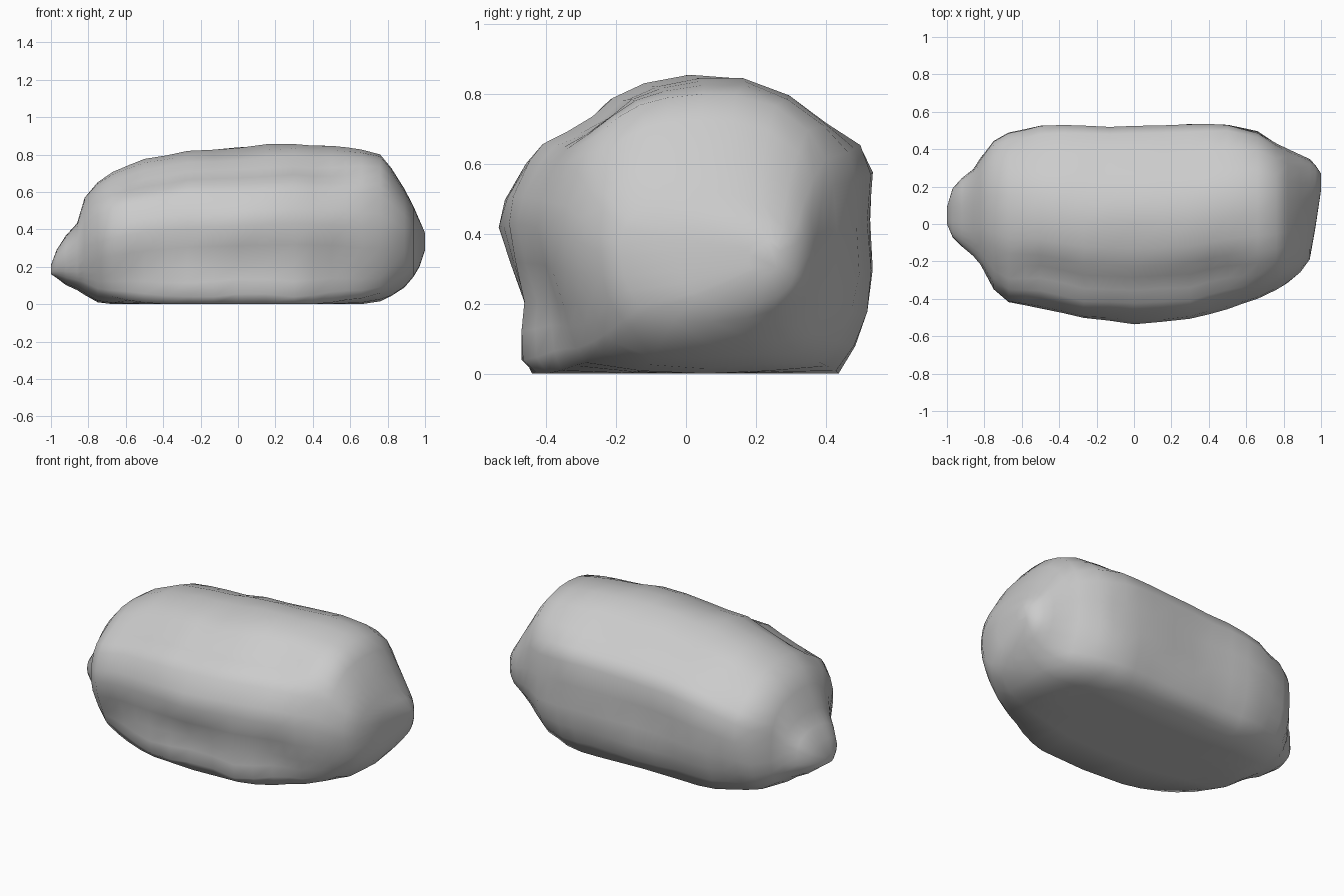
import bpy, bmesh, math
from mathutils import Vector, noise

# Stations along the boulder: x, y min, y max, z min, z max
STATIONS = [
    (-1.0, 0.00, 0.09, 0.16, 0.21), (-0.97, -0.07, 0.19, 0.14, 0.29),
    (-0.92, -0.13, 0.24, 0.11, 0.37), (-0.86, -0.18, 0.29, 0.08, 0.44),
    (-0.82, -0.22, 0.36, 0.05, 0.57), (-0.75, -0.34, 0.45, 0.01, 0.645),
    (-0.67, -0.41, 0.49, 0.0, 0.70), (-0.50, -0.445, 0.52, 0.0, 0.77),
    (-0.27, -0.51, 0.52, 0.0, 0.815), (0.0, -0.53, 0.52, 0.0, 0.835),
    (0.30, -0.515, 0.535, 0.0, 0.857), (0.50, -0.45, 0.53, 0.0, 0.845),
    (0.66, -0.39, 0.495, 0.0, 0.82), (0.76, -0.34, 0.43, 0.015, 0.795),
    (0.82, -0.305, 0.395, 0.04, 0.72), (0.89, -0.25, 0.36, 0.09, 0.61),
    (0.94, -0.19, 0.335, 0.15, 0.51), (0.97, -0.02, 0.315, 0.20, 0.45),
    (1.0, 0.18, 0.27, 0.29, 0.38),
]

# Cross-section of the middle, y and z, with flat base and sloping shoulders
PROFILE = [
    (-0.44, 0), (-0.47, 0.05), (-0.475, 0.13), (-0.47, 0.21), (-0.50, 0.32),
    (-0.53, 0.43), (-0.515, 0.51), (-0.46, 0.61), (-0.42, 0.655), (-0.35, 0.69),
    (-0.28, 0.735), (-0.22, 0.79), (-0.13, 0.83), (0.0, 0.857), (0.13, 0.85),
    (0.27, 0.80), (0.38, 0.72), (0.49, 0.66), (0.53, 0.58), (0.52, 0.44),
    (0.525, 0.30), (0.515, 0.18), (0.48, 0.08), (0.43, 0), (0.22, 0), (0, 0), (-0.22, 0),
]


def section_point(p, round_amount):
    """Unit-square section point, blended toward a rounded box."""
    u, v = p[0] / 0.53, 2 * p[1] / 0.857 - 1
    r = (abs(u) ** 2.6 + abs(v) ** 2.6) ** (-1 / 2.6)
    t = round_amount
    return u + (u * r - u) * t, v + (v * r - v) * t


def at(x):
    """Interpolate the station table."""
    for a, b in zip(STATIONS, STATIONS[1:]):
        if x <= b[0]:
            f = (x - a[0]) / (b[0] - a[0])
            return [p + (q - p) * f for p, q in zip(a, b)]
    return STATIONS[-1]


# Loft the sections into one closed boulder
xs = sorted({s[0] for s in STATIONS} | {-0.58, -0.38, -0.13, 0.15, 0.4, 0.58})
bm = bmesh.new()
rings = []
for x in xs:
    _, y0, y1, z0, z1 = at(x)
    t = min(1, max(0, (abs(x) - 0.45) / 0.4))
    ring = []
    for p in PROFILE:
        u, v = section_point(p, t)
        co = Vector((x, (y0 + y1) / 2 + u * (y1 - y0) / 2,
                     (z0 + z1) / 2 + v * (z1 - z0) / 2))
        # Gentle uneven weathering away from the ends and the base
        if abs(x) < 0.95 and co.z > 0.03:
            n = noise.noise(co * 3.5) * 0.022
            co += Vector((0, u * n, v * n))
        co.z = max(co.z, 0)
        ring.append(bm.verts.new(co))
    rings.append(ring)
n = len(PROFILE)
for a, b in zip(rings, rings[1:]):
    for i in range(n):
        j = (i + 1) % n
        bm.faces.new((a[i], a[j], b[j], b[i]))
for ring in (rings[0], rings[-1]):
    bm.faces.new(ring)
bmesh.ops.recalc_face_normals(bm, faces=bm.faces)
mesh = bpy.data.meshes.new("boulder")
bm.to_mesh(mesh)
bm.free()
for poly in mesh.polygons:
    poly.use_smooth = True
boulder = bpy.data.objects.new("boulder", mesh)
bpy.context.collection.objects.link(boulder)
